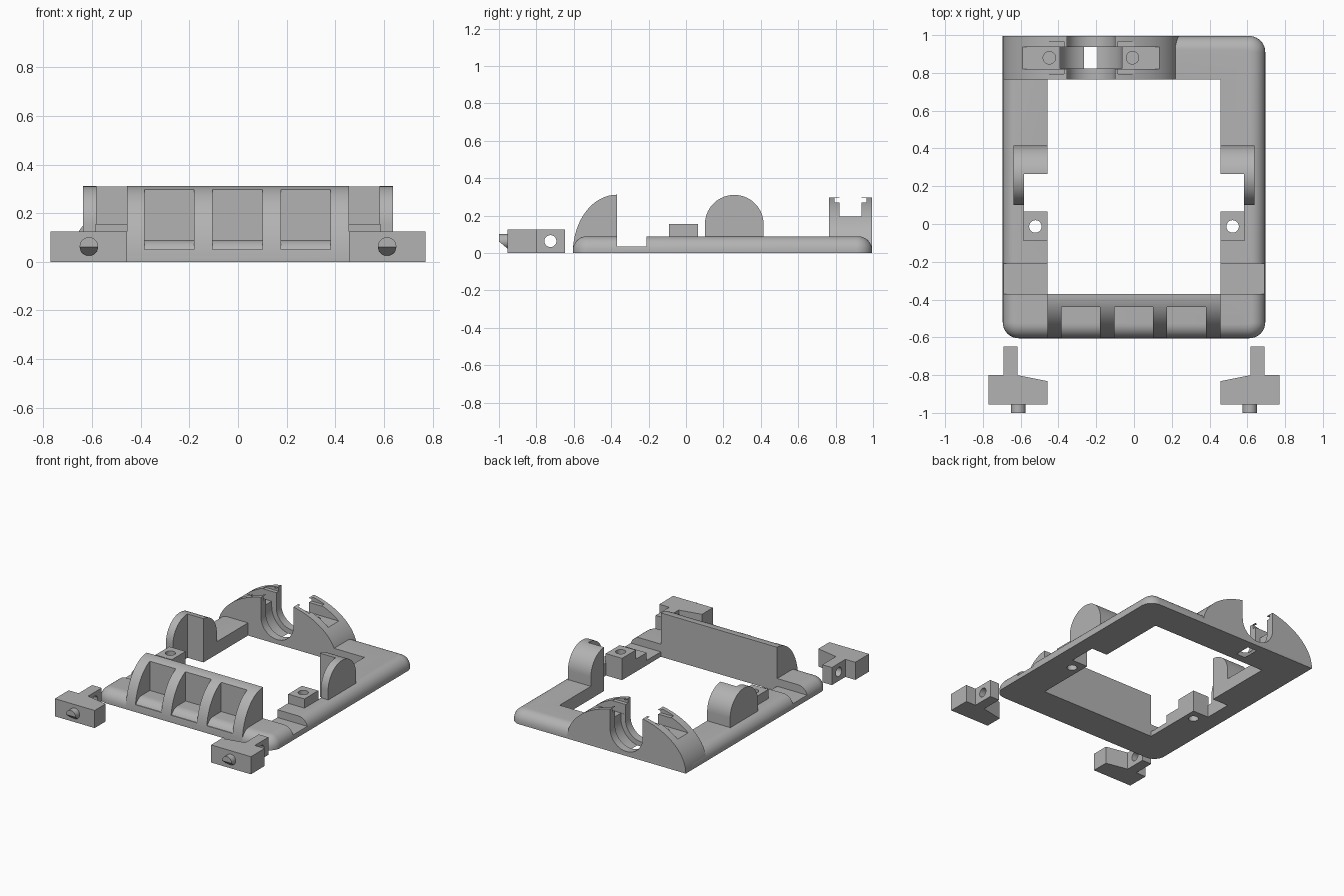
import bpy, bmesh, math

cube = bpy.data.objects.get("Cube")
if cube:
    bpy.data.objects.remove(cube, do_unlink=True)

grey = bpy.data.materials.new("plain grey")
grey.use_nodes = True
colour = (0.45, 0.45, 0.45, 1)
grey.diffuse_color = colour
grey.node_tree.nodes["Principled BSDF"].inputs["Base Color"].default_value = colour


def make(name, bm):
    bmesh.ops.recalc_face_normals(bm, faces=bm.faces)
    mesh = bpy.data.meshes.new(name)
    bm.to_mesh(mesh)
    bm.free()
    mesh.materials.append(grey)
    ob = bpy.data.objects.new(name, mesh)
    bpy.context.collection.objects.link(ob)
    return ob


def prism(name, axis, pts, lo, hi):
    """Extrude a 2D outline along an axis between lo and hi."""
    place = {"x": lambda p, t: (t, p[0], p[1]),
             "y": lambda p, t: (p[0], t, p[1]),
             "z": lambda p, t: (p[0], p[1], t)}[axis]
    bm = bmesh.new()
    a = [bm.verts.new(place(p, lo)) for p in pts]
    b = [bm.verts.new(place(p, hi)) for p in pts]
    bm.faces.new(a)
    bm.faces.new(b)
    for i in range(len(pts)):
        j = (i + 1) % len(pts)
        bm.faces.new((a[i], a[j], b[j], b[i]))
    return make(name, bm)


def box(name, x, y, z):
    return prism(name, "z", [(x[0], y[0]), (x[1], y[0]), (x[1], y[1]), (x[0], y[1])], *z)


def arc(cx, cy, rx, ry, start, end, n=32):
    angles = [math.radians(start + (end - start) * i / n) for i in range(n + 1)]
    return [(cx + rx * math.cos(t), cy + ry * math.sin(t)) for t in angles]


def disc(name, axis, cx, cy, r, lo, hi):
    return prism(name, axis, arc(cx, cy, r, r, 0, 360 - 360 / 48, 47), lo, hi)


def cut(ob, cutters):
    """Subtract each cutter, bake the result and discard the cutter."""
    bpy.context.view_layer.objects.active = ob
    for c in cutters:
        c.hide_render = True
        mod = ob.modifiers.new("cut", "BOOLEAN")
        mod.operation = "DIFFERENCE"
        mod.solver = "EXACT"
        mod.object = c
        bpy.ops.object.modifier_apply(modifier=mod.name)
        bpy.data.objects.remove(c, do_unlink=True)


def smooth(ob):
    bpy.ops.object.select_all(action="DESELECT")
    ob.select_set(True)
    bpy.context.view_layer.objects.active = ob
    bpy.ops.object.shade_smooth_by_angle(angle=math.radians(30))


def span(s, a, b):
    return sorted((s * a, s * b))


W, FRONT, BACK, DECK = 0.695, -0.605, 0.995, 0.09
IN_X, IN_FRONT, IN_BACK, PLATE_X = 0.457, -0.37, 0.765, 0.582
CX, CZ = -0.228, 0.16        # bore centre of the cradle
parts = []


# U-shaped bore with a wider groove that breaks through the floor
def bore_cutters():
    out = []
    for r, y in ((0.128, (0.7, 1.1)), (0.164, (0.822, 0.938))):
        pts = arc(CX, CZ, r, r, 180, 360) + [(CX + r, 0.5), (CX - r, 0.5)]
        out.append(prism("bore_cutter", "y", pts, *y))
    return out


# Base frame with rounded plan corners and rounded top rim
bm = bmesh.new()
bmesh.ops.create_cube(bm, size=1)
for v in bm.verts:
    v.co = (v.co.x * 2 * W, (FRONT + BACK) / 2 + v.co.y * (BACK - FRONT), (v.co.z + 0.5) * DECK)
upright = [e for e in bm.edges if abs(e.verts[0].co.z - e.verts[1].co.z) > 0.01]
bmesh.ops.bevel(bm, geom=upright, offset=0.085, segments=10, profile=0.5, affect="EDGES")
rim = [e for e in bm.edges if min(v.co.z for v in e.verts) > DECK - 0.001]
bmesh.ops.bevel(bm, geom=rim, offset=0.075, segments=8, profile=0.5, affect="EDGES")
frame = make("base_frame", bm)
cutters = [box("opening", (-IN_X, IN_X), (IN_FRONT, IN_BACK), (-1, 1))]
for s in (1, -1):
    cutters += [
        box("rail_notch", span(s, IN_X - 0.02, 1), (IN_FRONT, -0.21), (0.035, 1)),
        box("inner_notch", span(s, 0.3, PLATE_X), (0.065, 0.265), (-1, 1)),
        disc("bolt_hole", "z", s * 0.522, -0.013, 0.033, -1, 1)]
cut(frame, cutters + bore_cutters())
parts.append(frame)

# Front guard: quarter-ellipse wall with three open pockets
guard = prism("front_guard", "x",
              arc(IN_FRONT, 0, -FRONT + IN_FRONT, 0.312, 90, 180) + [(IN_FRONT, 0)], -IN_X, IN_X)
cut(guard, [box("pocket", (c - 0.102, c + 0.102), (-1, -0.44), (0.05, 1))
            for c in (-0.282, -0.002, 0.278)])
parts.append(guard)

# Rear cradle: half-ellipse arch with bore, strap slot, lips and screw holes
cradle = prism("rear_cradle", "y", arc(CX, 0, 0.467, 0.31, 0, 180, 64), IN_BACK, BACK)
cutters = bore_cutters()
cutters += [box("strap_slot", (-1, 1), (0.82, 0.938), (0.195, 1)),
            box("lip_slot", (CX - 0.23, CX + 0.23), (0.793, 0.965), (0.265, 0.295))]
cutters += [disc("screw_hole", "z", CX + d, 0.88, 0.033, 0.1, 0.4) for d in (-0.22, 0.22)]
cut(cradle, cutters)
parts.append(cradle)

for s, side in ((1, "left"), (-1, "right")):
    # Round-topped side support, thick only in its rear half
    dome = arc(0.258, 0.154, 0.157, 0.157, 0, 180) + [(0.101, 0), (0.415, 0)]
    support = prism(side + "_side_support", "x", dome, *span(s, IN_X, 0.637))
    cut(support, [box("relief", span(s, 0.3, PLATE_X), (0, 0.265), (-1, 1))])

    # Bolt block on the rail
    block = box(side + "_bolt_block", span(s, IN_X, 0.585), (-0.09, 0.065), (0, 0.155))
    cut(block, [disc("bolt_hole", "z", s * 0.522, -0.013, 0.033, -1, 1)])

    # Loose T-shaped clip with a cross hole in its tab
    outline = [(0.457, -0.955), (0.77, -0.955), (0.77, -0.8), (0.692, -0.8),
               (0.692, -0.648), (0.617, -0.648), (0.617, -0.8), (0.457, -0.832)]
    clip = prism(side + "_clip", "z", [(s * x, y) for x, y in outline], 0, 0.125)
    cut(clip, [disc("cross_hole", "x", -0.725, 0.064, 0.032, *span(s, 0.5, 0.9))])

    # Latch pin with a ramped underside
    pin = disc(side + "_latch_pin", "y", s * 0.613, 0.063, 0.038, -1, -0.95)
    cut(pin, [prism("ramp", "x", [(-1.02, 0.078), (-0.955, 0.025), (-0.955, 0), (-1.02, 0)],
                    *span(s, 0.5, 0.8))])
    parts += [support, block, clip, pin]

for ob in parts:
    smooth(ob)
